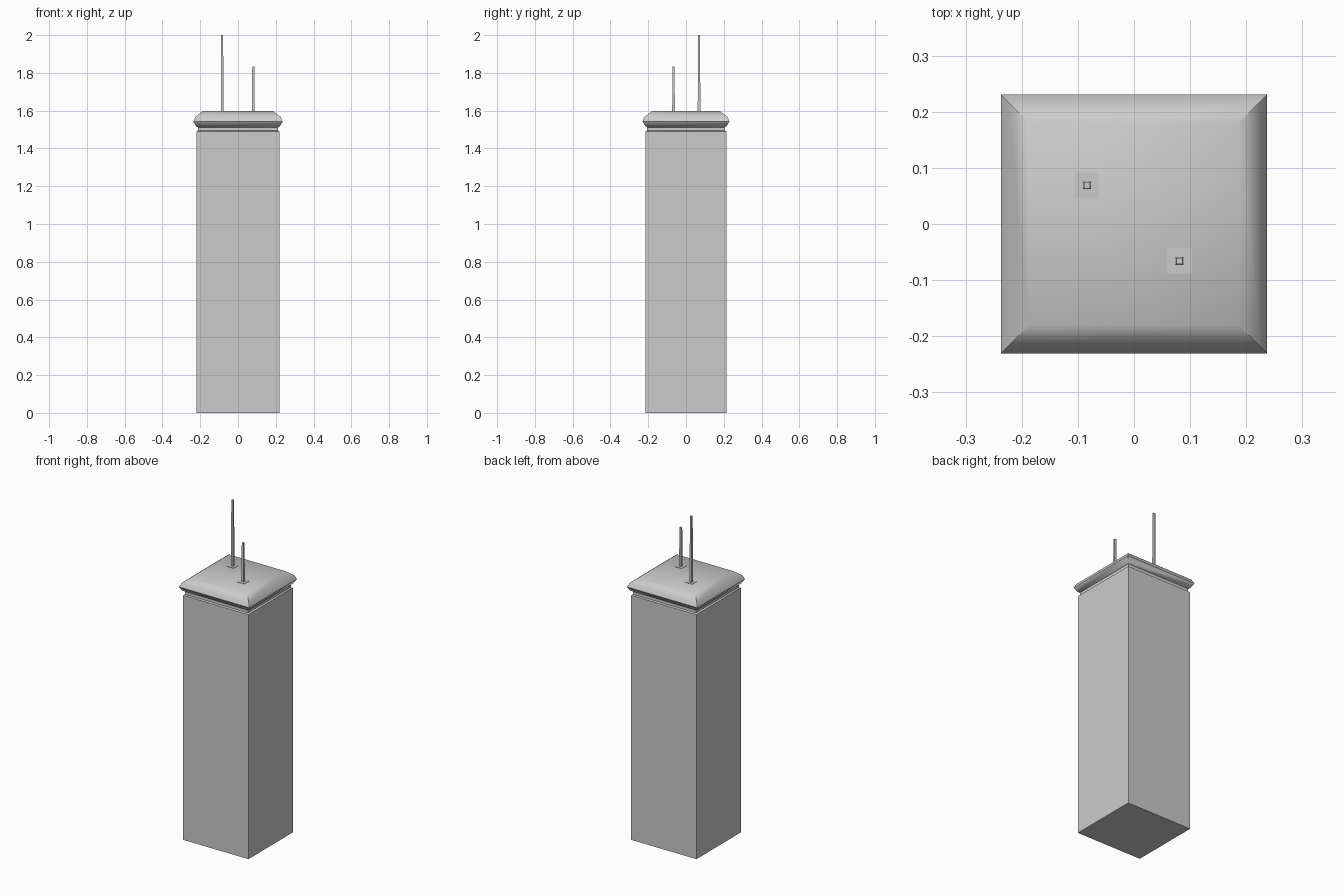
import bpy, bmesh, math

if "Cube" in bpy.data.objects:
    bpy.data.objects.remove(bpy.data.objects["Cube"])


def lofted(name, rings, centre=(0, 0), smooth=None):
    """Stack of rectangles (half_x, half_y, z), capped at both ends."""
    bm = bmesh.new()
    loops = []
    for hx, hy, z in rings:
        loops.append([bm.verts.new((centre[0] + sx * hx, centre[1] + sy * hy, z))
                      for sx, sy in ((-1, -1), (1, -1), (1, 1), (-1, 1))])
    for a, b in zip(loops, loops[1:]):
        for i in range(4):
            j = (i + 1) % 4
            bm.faces.new((a[i], a[j], b[j], b[i]))
    bm.faces.new(loops[0][::-1])
    bm.faces.new(loops[-1])
    mesh = bpy.data.meshes.new(name)
    bm.to_mesh(mesh)
    bm.free()
    obj = bpy.data.objects.new(name, mesh)
    bpy.context.collection.objects.link(obj)
    if smooth:
        bpy.ops.object.select_all(action='DESELECT')
        obj.select_set(True)
        bpy.context.view_layer.objects.active = obj
        bpy.ops.object.shade_smooth_by_angle(angle=math.radians(smooth))
    return obj


# Tower shaft, neck and moulded roof cap in one continuous profile
profile = [(0.220, 0.0), (0.220, 1.49), (0.212, 1.495), (0.212, 1.512),
           (0.222, 1.518), (0.237, 1.543), (0.225, 1.568), (0.187, 1.597)]
lofted("tower", [(h, h - 0.0065, z) for h, z in profile], smooth=50)

# Two roof masts, each with a thin square base plate
for label, centre, top in (("tall", (-0.084, 0.069), 2.0),
                           ("short", (0.081, -0.066), 1.835)):
    lofted(label + "_mast_base",
           [(0.022, 0.023, 1.594), (0.022, 0.023, 1.599)], centre)
    lofted(label + "_mast",
           [(0.007, 0.007, 1.596), (0.0055, 0.0055, top)], centre)
